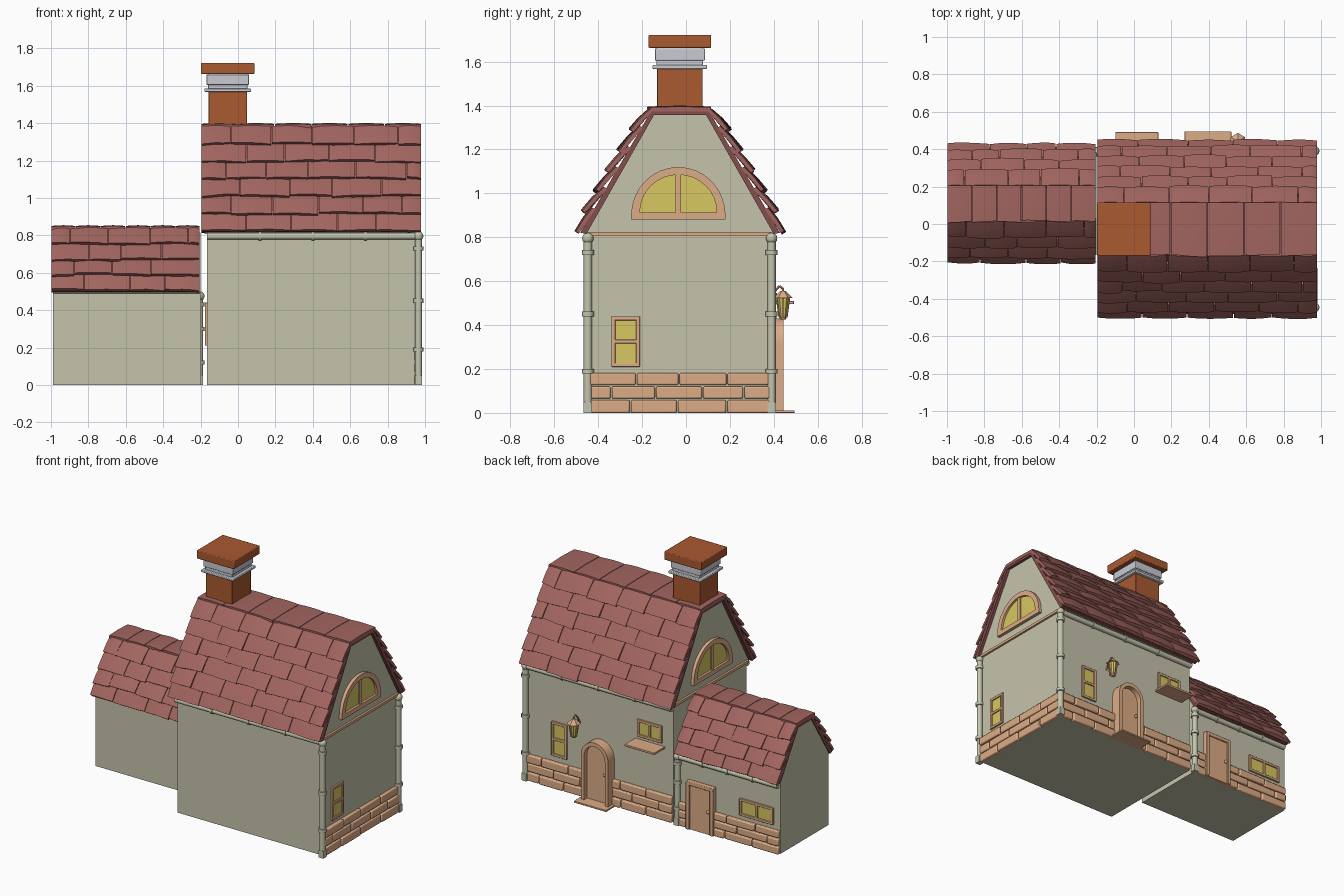
import bpy, bmesh, math, random
from mathutils import Vector, Matrix

if "Cube" in bpy.data.objects:
    bpy.data.objects.remove(bpy.data.objects["Cube"])
random.seed(4)


def mat(name, *c):
    m = bpy.data.materials.new(name)
    m.diffuse_color = (*c, 1)
    m.use_nodes = True
    m.node_tree.nodes["Principled BSDF"].inputs["Base Color"].default_value = m.diffuse_color
    return m


WALL = mat("plaster", 0.56, 0.55, 0.41)
TILE = mat("roof_red", 0.36, 0.13, 0.115)
DARK = mat("dark_roof_red", 0.23, 0.075, 0.07)
TAN = mat("tan_stone", 0.72, 0.41, 0.24)
BRICK = mat("chimney_brown", 0.40, 0.10, 0.03)
METAL = mat("light_metal", 0.58, 0.60, 0.65)
GLASS = mat("yellow_glass", 0.68, 0.58, 0.12)
PIPE = mat("pale_pipe", 0.55, 0.56, 0.42)


def finish(name, bm, m, bevel=0):
    bmesh.ops.recalc_face_normals(bm, faces=bm.faces)
    me = bpy.data.meshes.new(name)
    bm.to_mesh(me)
    bm.free()
    me.materials.append(m)
    o = bpy.data.objects.new(name, me)
    bpy.context.collection.objects.link(o)
    if bevel:
        b = o.modifiers.new("bevel", 'BEVEL')
        b.width, b.segments = bevel, 2
    return o


def boxes(name, items, m, bevel=0):
    bm = bmesh.new()
    for lo, hi in items:
        lo, hi = Vector(lo), Vector(hi)
        s = hi - lo
        M = Matrix.Translation((lo + hi) / 2) @ Matrix.Diagonal((abs(s.x), abs(s.y), abs(s.z), 1))
        bmesh.ops.create_cube(bm, size=1, matrix=M)
    return finish(name, bm, m, bevel)


def loft(name, loops, m, closed=False):
    # skin between equal point loops; capped, or joined end to end
    bm = bmesh.new()
    vs = [[bm.verts.new(p) for p in l] for l in loops]
    n, k = len(vs[0]), len(vs)
    for j in range(k if closed else k - 1):
        a, b = vs[j], vs[(j + 1) % k]
        for i in range(n):
            bm.faces.new((a[i], a[(i + 1) % n], b[(i + 1) % n], b[i]))
    if not closed:
        bm.faces.new(vs[0])
        bm.faces.new(vs[-1])
    return finish(name, bm, m)


def rod(bm, a, b, r, r2=None, seg=12):
    a, b = Vector(a), Vector(b)
    M = Matrix.Translation((a + b) / 2) @ (b - a).to_track_quat('Z', 'Y').to_matrix().to_4x4()
    bmesh.ops.create_cone(bm, cap_ends=True, segments=seg, radius1=r,
                          radius2=r if r2 is None else r2, depth=(b - a).length, matrix=M)


# wall planes: map (along, up, out) to world
EAST = lambda u, z, d: (0.955 + d, u, z)
WEST = lambda u, z, d: (-0.165 - d, u, z)
BACK = lambda u, z, d: (u, 0.375 + d, z)


def window(name, F, u0, u1, z0, z1, upright):
    t, e = 0.018, 0.012
    bars = [(u0, u0 + t, z0, z1), (u1 - t, u1, z0, z1), (u0, u1, z0, z0 + t), (u0, u1, z1 - t, z1)]
    uc, zc = (u0 + u1) / 2, (z0 + z1) / 2
    bars.append((u0, u1, zc - t / 2, zc + t / 2) if upright else (uc - t / 2, uc + t / 2, z0, z1))
    boxes(name + "_frame", [(F(a, c, -0.01), F(b, d, e)) for a, b, c, d in bars], TAN, 0.003)
    boxes(name + "_glass", [(F(u0 + .005, z0 + .005, -.002), F(u1 - .005, z1 - .005, .004))], GLASS)


def arch(F, uc, w, z0, spring, rise, d, n=16):
    pts = [(uc - w, z0), (uc + w, z0)] + [
        (uc + w * math.cos(math.pi * i / n), spring + rise * math.sin(math.pi * i / n)) for i in range(n + 1)]
    return [F(u, z, d) for u, z in pts]


def arch_frame(name, F, uc, outer, inner, depth):
    loft(name, [arch(F, uc, *outer, -.01), arch(F, uc, *outer, depth),
                arch(F, uc, *inner, depth), arch(F, uc, *inner, -.01)], TAN, True)


def stones(name, F, u0, u1, h):
    items = []
    for r in range(3):
        u = u0
        step = 0.205
        edge = u0 + (step / 2 if r % 2 else step)
        while u < u1 - 0.01:
            e = min(edge + random.uniform(-.02, .02), u1)
            if u1 - e < 0.04:
                e = u1
            d = random.uniform(.018, .026)
            items.append((F(u + .003, h * r / 3 + (.003 if r else 0), -.01), F(e - .003, h * (r + 1) / 3 - .003, d)))
            u, edge = e, edge + step
    boxes(name, items, TAN, 0.007)


# roof tiles
def tile(bm, P, u0, u1, v0, v1, nlo, nhi, t=0.016, bulge=0.007):
    secs = []
    j0, j1 = random.uniform(-.007, .007), random.uniform(-.007, .007)
    for i in range(5):
        f = i / 4
        u = u0 + (u1 - u0) * f
        b = bulge * (1 - (2 * f - 1) ** 2)
        v = v0 + j0 * (1 - f) + j1 * f + random.uniform(-.002, .002)
        secs.append([bm.verts.new(P(*q)) for q in (
            (u, v, nlo - t), (u, v, nlo + b), (u, (v + v1) / 2, (nlo + nhi) / 2 + b + .004),
            (u, v1, nhi + b), (u, v1, nhi - t))])
    for a, b in zip(secs, secs[1:]):
        for i in range(5):
            bm.faces.new((a[i], a[(i + 1) % 5], b[(i + 1) % 5], b[i]))
    bm.faces.new(secs[0])
    bm.faces.new(secs[-1])


def roof(name, x0, x1, yc, hb, ht, zb, zt, rows, w, ridge_n):
    L = math.hypot(hb - ht, zt - zb)
    dy, dz = (hb - ht) / L, (zt - zb) / L
    bm = bmesh.new()
    ex = L / rows
    for s in (1, -1):
        P = lambda u, v, n: (u, yc + s * (hb - dy * v + dz * n), zb + dz * v + dy * n)
        for r in range(rows):
            u, edge = x0, x0 + (w * .55 if r % 2 else w)
            while u < x1 - .01:
                e = min(edge + random.uniform(-.03, .03), x1)
                if x1 - e < .06:
                    e = x1
                tile(bm, P, u + .002, e - .002, r * ex - (.015 if r else .004), min((r + 1) * ex + .02, L),
                     .02 if r == 0 else .04 + random.uniform(-.006, .004), .010)
                u, edge = e, edge + w
    R = lambda u, v, n: (u, yc + v, zt + n)
    st = (x1 - x0) / ridge_n
    for i in range(ridge_n):
        tile(bm, R, x0 + i * st + .002, x0 + (i + 1) * st - .002, -ht - .012, ht + .012, .014, .014, .02, .004)
    finish(name + "_tiles", bm, TILE)
    # boards under the tiles, seen as dark rakes on the gables
    t = 0.022
    sec = [(-hb, zb), (-ht, zt), (ht, zt), (hb, zb), (hb - t * 1.3, zb - .004), (ht - t / 2, zt - t),
           (-ht + t / 2, zt - t), (-hb + t * 1.3, zb - .004)]
    loft(name + "_boards", [[(x, yc + y, z) for y, z in sec] for x in (x0 + .004, x1 - .004)], DARK)


def house(name, x0, x1, yc, hw, hb, ht, zb, zt):
    sec = [(-hw, 0), (hw, 0), (hw, zb - .005), (hb - .025, zb), (ht, zt - .015),
           (-ht, zt - .015), (-hb + .025, zb), (-hw, zb - .005)]
    loft(name, [[(x, yc + y, z) for y, z in sec] for x in (x0, x1)], WALL)


YM, YA = -0.027, 0.11
house("main_walls", -.165, .955, YM, .402, .455, .125, .815, 1.375)
roof("main_roof", -.197, .98, YM, .455, .13, .82, 1.378, 6, .235, 6)
house("annex_walls", -.99, -.2, YA, .265, .30, .08, .495, .83)
roof("annex_roof", -1.0, -.203, YA, .30, .085, .50, .832, 4, .2, 6)

# stone footings
stones("main_back_stones", BACK, -.165, .965, .185)
stones("main_side_stones", EAST, -.44, .39, .185)
stones("annex_back_stones", BACK, -.99, -.215, .165)

# gable windows, trims and small windows on both ends
for nm, F in (("east", EAST), ("west", WEST)):
    arch_frame(nm + "_attic_frame", F, -.035, (.215, .88, .90, .22), (.175, .912, .915, .17), .022)
    loft(nm + "_attic_glass", [arch(F, -.035, .18, .905, .912, .175, d) for d in (-.002, .006)], GLASS)
    boxes(nm + "_attic_mullion", [(F(-.047, .9, 0), F(-.023, 1.09, .016))], TAN)
    boxes(nm + "_gable_trim", [(F(-.44, .806, 0), F(.39, .824, .014))], TAN)
    window(nm + "_small_window", F, -.34, -.21, .21, .44, True)

# back windows and shelf
window("tall_window", BACK, .65, .77, .22, .46, True)
window("wide_window", BACK, -.08, .11, .53, .65, False)
boxes("window_shelf", [((-.1, .37, .495), (.13, .492, .51))], TAN, .003)
window("annex_window", BACK, -.94, -.68, .19, .31, False)

# arched main door with step
arch_frame("door_arch", BACK, .395, (.105, 0, .32, .11), (.08, .01, .32, .083), .07)
loft("arched_door", [arch(BACK, .395, .085, .005, .32, .085, d) for d in (0, .035)], TAN)
boxes("door_step", [((.27, .37, 0), (.52, .495, .012))], TAN, .003)

# annex door
boxes("annex_door", [(BACK(-.475, 0, 0), BACK(-.305, .315, .026))], TAN)
boxes("annex_door_frame", [(BACK(-.495, 0, 0), BACK(-.47, .335, .038)), (BACK(-.31, 0, 0), BACK(-.285, .335, .038)),
                           (BACK(-.495, .31, 0), BACK(-.285, .335, .038))], TAN, .004)
bm = bmesh.new()
for p in ((-.455, .408, .16), (.335, .42, .21)):
    bmesh.ops.create_uvsphere(bm, u_segments=10, v_segments=8, radius=.011, matrix=Matrix.Translation(p))
finish("door_knobs", bm, TAN)

# wall lantern
bm = bmesh.new()
LX, LY = .555, .442
for a, b in (((LX, .37, .5), (LX, .41, .56)), ((LX, .41, .56), (LX, .425, .578)),
             ((LX, .425, .578), (LX, LY, .565)), ((LX, LY, .57), (LX, LY, .54))):
    rod(bm, a, b, .005, seg=8)
rod(bm, (LX, LY, .523), (LX, LY, .555), .045, .012, 6)
rod(bm, (LX, LY, .425), (LX, LY, .44), .012, .02, 6)
for i in range(6):
    c, s = math.cos(i * math.pi / 3), math.sin(i * math.pi / 3)
    rod(bm, (LX + .02 * c, LY + .02 * s, .435), (LX + .034 * c, LY + .034 * s, .525), .004, seg=6)
finish("lantern_frame", bm, TAN)
bm = bmesh.new()
rod(bm, (LX, LY, .438), (LX, LY, .524), .018, .032, 6)
finish("lantern_glass", bm, GLASS)


# gutters with downpipes
def gutter(name, xe, x, y, z, rings):
    bm = bmesh.new()
    rod(bm, (xe, y, z), (x, y, z), .018)
    rod(bm, (x, y, .03), (x, y, z), .019)
    bmesh.ops.create_uvsphere(bm, u_segments=12, v_segments=8, radius=.026, matrix=Matrix.Translation((x, y, z)))
    for h in rings:
        rod(bm, (x, y, h - .011), (x, y, h + .011), .027)
    for i in range(1, 4):
        c = xe + (x - xe) * i / 4
        rod(bm, (c - .008, y, z), (c + .008, y, z), .023)
    finish(name, bm, PIPE)
    boxes(name + "_foot", [((x - .019, y - .019, 0), (x + .019, y + .019, .05))], PIPE)


gutter("front_gutter", -.165, .965, -.447, .795, (.19, .45, .73))
gutter("back_gutter", -.165, .965, .39, .795, (.19, .45, .73))
gutter("annex_gutter", -.98, -.205, .385, .475, (.12, .3, .43))

# chimney
CX, CY = -.055, -.028


def block(hx, hy, z0, z1):
    return ((CX - hx, CY - hy, z0), (CX + hx, CY + hy, z1))


boxes("chimney_stack", [block(.103, .103, 1.3, 1.6)], BRICK, .004)
boxes("chimney_metal_bands", [block(.106, .106, 1.58, 1.665), block(.124, .124, 1.567, 1.585),
                              block(.114, .114, 1.605, 1.66)], METAL, .004)
boxes("chimney_cap", [block(.143, .143, 1.663, 1.722)], BRICK, .005)

# smooth shading with sharp edges kept
bpy.ops.object.select_all(action='SELECT')
bpy.context.view_layer.objects.active = bpy.data.objects["main_walls"]
bpy.ops.object.shade_smooth_by_angle(angle=math.radians(35))
